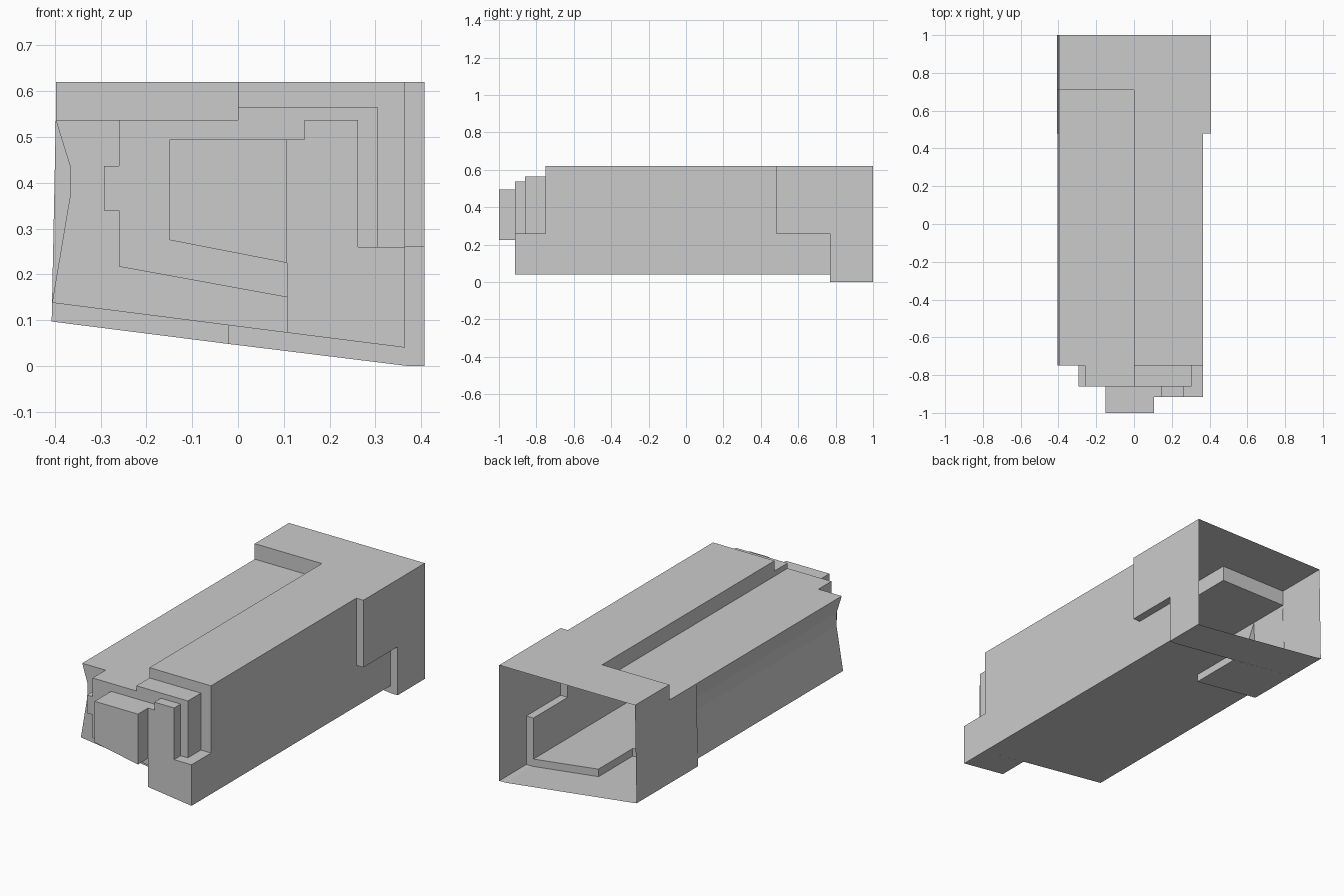
import bpy
import bmesh

if "Cube" in bpy.data.objects:
    bpy.data.objects.remove(bpy.data.objects["Cube"])


def ccw(pts):
    """Order an (x, z) outline counter-clockwise as seen from the front."""
    area = sum(a[0] * b[1] - b[0] * a[1] for a, b in zip(pts, pts[1:] + pts[:1]))
    return pts if area > 0 else pts[::-1]


def section(name, outline, y0, y1, fronts):
    """Open-backed thin shell: outline swept y0..y1, with front-facing step faces at y0."""
    bm = bmesh.new()
    pts = ccw(outline)
    front = [bm.verts.new((x, y0, z)) for x, z in pts]
    back = [bm.verts.new((x, y1, z)) for x, z in pts]
    for i in range(len(pts)):
        j = (i + 1) % len(pts)
        bm.faces.new((front[i], back[i], back[j], front[j]))
    for poly in fronts:
        bm.faces.new([bm.verts.new((x, y0, z)) for x, z in ccw(poly)])
    bmesh.ops.remove_doubles(bm, verts=bm.verts, dist=1e-5)
    mesh = bpy.data.meshes.new(name)
    bm.to_mesh(mesh)
    bm.free()
    ob = bpy.data.objects.new(name, mesh)
    bpy.context.collection.objects.link(ob)
    return ob


# Outline fragments shared by neighbouring sections
TOP, SHELF = 0.62, 0.537
groove = [(-0.406, 0.138), (-0.367, 0.37), (-0.367, 0.437), (-0.398, SHELF)]
left_low, foot = (-0.407, 0.097), (0.37, 0.0)
step_bottom = [(-0.02, 0.089), (-0.02, 0.048)]
body_right = [(0.365, 0.26), (0.365, 0.04)]
shelf_top = [(-0.398, SHELF), (0, SHELF), (0, TOP)]
flange = [(0.407, TOP), (0.407, 0.26)]
tab = [(-0.26, 0.217), (-0.26, 0.34), (-0.293, 0.34), (-0.293, 0.437),
       (-0.26, 0.437), (-0.26, SHELF)]
hook = [(0.145, 0.495), (0.145, SHELF), (0.262, SHELF), (0.262, 0.26)]
leg_base = (0.107, 0.0726)

# Rear collar, open at the back
section("rear_collar",
        [(-0.398, TOP), (0.407, TOP), (0.407, 0), foot, left_low], 0.77, 1.0,
        [[(0.407, 0.26), (0.407, 0), foot] + step_bottom[::-1] + body_right[::-1]])

# Middle of the collar, lower right corner cut back
mid_low = flange + body_right + step_bottom + [left_low]
section("collar_middle", [(-0.398, TOP)] + mid_low, 0.71, 0.77,
        [[(-0.398, TOP), (0, TOP), (0, SHELF), (-0.398, SHELF)]])

# Front of the collar with the sunken top shelf
section("collar_front", shelf_top + mid_low, 0.48, 0.71,
        [flange + [(0.365, 0.26), (0.365, TOP)],
         groove + [left_low] + step_bottom[::-1]])

# Long body with side groove and top shelf
section("main_body", groove[:-1] + shelf_top + [(0.365, TOP), (0.365, 0.04)], -0.75, 0.48,
        [[(0, TOP), (0.365, TOP), (0.365, 0.26), (0.305, 0.26), (0.305, 0.565), (0, 0.565)],
         groove + tab[::-1] + [(0.107, 0.15), leg_base]])

# First front step with the small side tab
cap_edge = tab + [(0, SHELF), (0, 0.565), (0.305, 0.565), (0.305, 0.26)]
section("front_step", cap_edge + body_right + [leg_base, (0.107, 0.15)], -0.86, -0.75,
        [cap_edge + hook[::-1] + [(-0.15, 0.495), (-0.15, 0.275), (0.107, 0.225), (0.107, 0.15)]])

# Hook-shaped front leg and base of the nose
section("front_leg",
        [(-0.15, 0.495)] + hook + body_right + [leg_base, (0.107, 0.225), (-0.15, 0.275)],
        -0.915, -0.86,
        [[(0.107, 0.495)] + hook + body_right + [leg_base]])

# Nose block
nose = [(-0.15, 0.495), (0.107, 0.495), (0.107, 0.225), (-0.15, 0.275)]
section("nose_block", nose, -1.0, -0.915, [nose])
